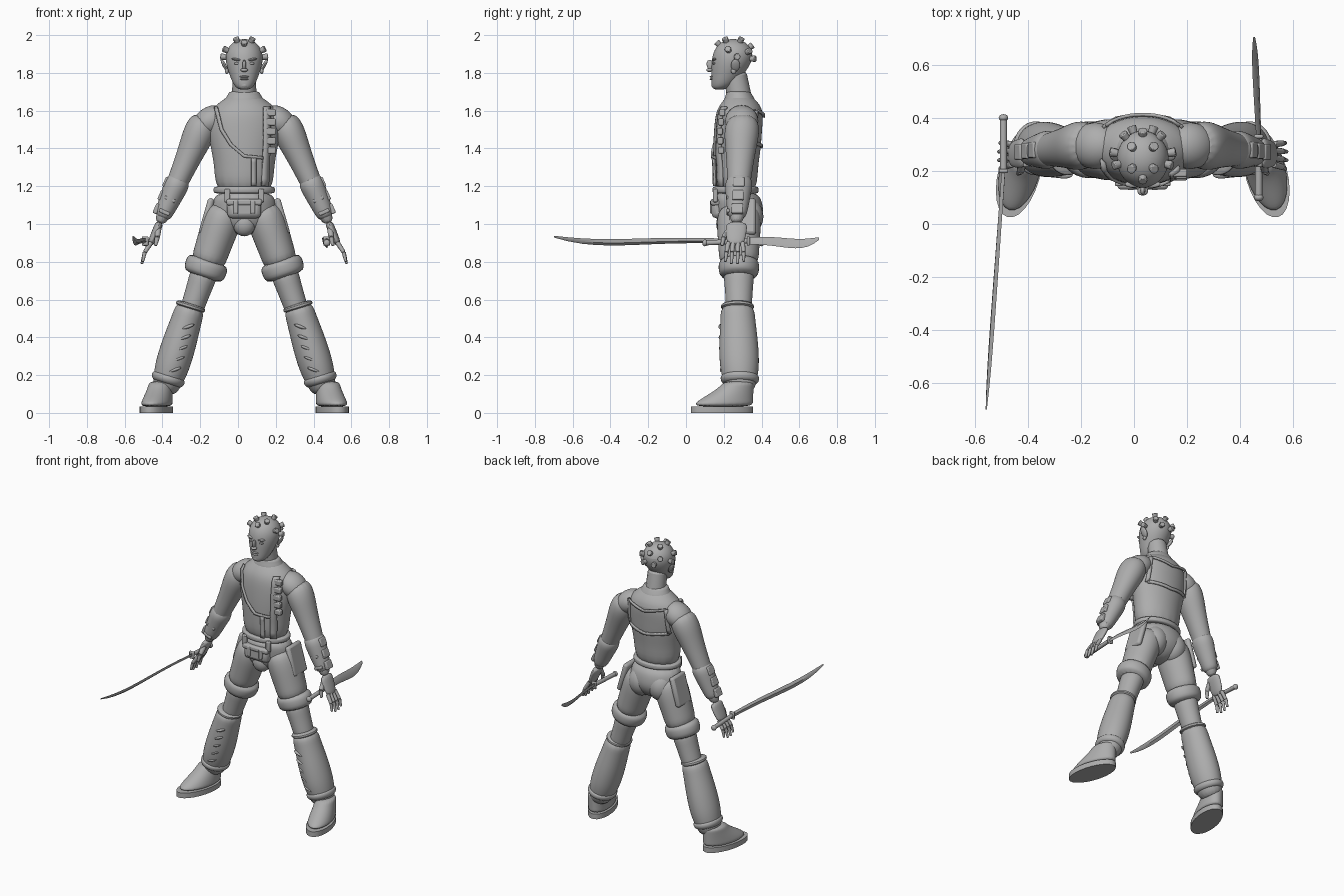
import bpy, bmesh, math
from mathutils import Vector, Matrix

if "Cube" in bpy.data.objects:
    bpy.data.objects.remove(bpy.data.objects["Cube"])

body_offset = 0.033          # the body stands slightly off centre
tone = 0.42
grey = bpy.data.materials.new("plain grey")
grey.use_nodes = True
grey.diffuse_color = (tone, tone, tone, 1)
grey.node_tree.nodes["Principled BSDF"].inputs["Base Color"].default_value = grey.diffuse_color


def finish(name, bm, pair=False, subdivide=0, bevel=0, solid=0):
    """Turn the mesh into an object, or into a left and a right one."""
    for side, sign in (("left_", 1), ("right_", -1)) if pair else (("", 1),):
        part = bm.copy()
        for vert in part.verts:
            vert.co.x = sign * vert.co.x + body_offset
        bmesh.ops.recalc_face_normals(part, faces=part.faces)
        mesh = bpy.data.meshes.new(side + name)
        part.to_mesh(mesh)
        part.free()
        mesh.materials.append(grey)
        ob = bpy.data.objects.new(side + name, mesh)
        bpy.context.scene.collection.objects.link(ob)
        if solid:
            modifier = ob.modifiers.new("thickness", "SOLIDIFY")
            modifier.thickness, modifier.offset = solid, 0
        if bevel:
            modifier = ob.modifiers.new("soft edges", "BEVEL")
            modifier.width, modifier.segments = bevel, 2
        if subdivide:
            modifier = ob.modifiers.new("smooth", "SUBSURF")
            modifier.levels = modifier.render_levels = subdivide
        bpy.ops.object.select_all(action="DESELECT")
        ob.select_set(True)
        bpy.context.view_layer.objects.active = ob
        bpy.ops.object.shade_smooth_by_angle(angle=math.radians(40))
    bm.free()


def skin(bm, loops):
    """Join a row of vertex loops and close both ends."""
    for lower, upper in zip(loops, loops[1:]):
        for k in range(len(lower)):
            bm.faces.new((lower[k - 1], lower[k], upper[k], upper[k - 1]))
    bm.faces.new(loops[0])
    bm.faces.new(loops[-1])


def loft(name, rings, across=Vector((1, 0, 0)), pair=False, subdivide=2, sides=16):
    """Rings are (centre, half width, half depth)."""
    bm = bmesh.new()
    deep = Vector((-across.y, 1, 0)).normalized()
    loops = []
    for centre, width, depth in rings:
        angles = [math.tau * k / sides for k in range(sides)]
        loops.append([bm.verts.new(centre + across * width * math.cos(t) + deep * depth * math.sin(t))
                      for t in angles])
    skin(bm, loops)
    finish(name, bm, pair, subdivide)


def stack(name, outline, ratio=0.75, limit=0.13):
    """Upright loft through (height, middle y, half width)."""
    loft(name, [(Vector((0, y, z)), width, min(limit, width * ratio)) for z, y, width in outline])


def sleeve(name, bone, start, end, radii, ratio=1.1, subdivide=2):
    """Loft along part of a limb, with evenly spaced radii."""
    top, bottom = bone
    axis = (bottom - top).normalized()
    steps = len(radii) - 1
    rings = [(top.lerp(bottom, start + (end - start) * k / steps), r, r * ratio) for k, r in enumerate(radii)]
    loft(name, rings, Vector((-axis.z, 0, axis.x)).normalized(), True, subdivide)


def placed(at, size, tilt, axis):
    return Matrix.Translation(at) @ Matrix.Rotation(tilt, 4, axis) @ Matrix.Diagonal((*size, 1))


def box(name, at, size, pair=False, tilt=0, bevel=0.006):
    bm = bmesh.new()
    bmesh.ops.create_cube(bm, size=1, matrix=placed(at, size, tilt, "Y"))
    finish(name, bm, pair, bevel=bevel)


def ball(name, at, size, pair=False, tilt=0, axis="Y"):
    bm = bmesh.new()
    bmesh.ops.create_uvsphere(bm, u_segments=20, v_segments=12, radius=1, matrix=placed(at, size, tilt, axis))
    finish(name, bm, pair)


def rod(name, start, end, thick, thin, pair=False):
    start, end = Vector(start), Vector(end)
    bm = bmesh.new()
    turn = (end - start).to_track_quat("Z", "Y").to_matrix().to_4x4()
    bmesh.ops.create_cone(bm, cap_ends=True, segments=12, radius1=thick, radius2=thin, depth=(end - start).length,
                          matrix=Matrix.Translation((start + end) / 2) @ turn)
    finish(name, bm, pair, bevel=min(thick, thin) * 0.3)


# Torso, neck and head
torso = [(1.14, .262, .155), (1.3, .262, .16), (1.4, .27, .18), (1.5, .275, .2), (1.6, .285, .19),
         (1.65, .285, .125), (1.69, .28, .07)]
stack("torso", torso)
rod("neck", (0, .29, 1.62), (0, .26, 1.8), .068, .06)
stack("collar", [(1.635, .285, .11), (1.66, .283, .105), (1.69, .28, .085), (1.705, .275, .08)], ratio=.8)
stack("head", [(1.71, .175, .03), (1.735, .195, .058), (1.79, .22, .08), (1.85, .24, .1), (1.91, .25, .102),
               (1.96, .25, .07), (1.98, .25, .02)], ratio=1.08)
ball("nose_bridge", (0, .13, 1.84), (.01, .02, .03), tilt=.3, axis="X")
ball("nose_tip", (0, .125, 1.815), (.02, .018, .01))
ball("upper_lip", (0, .14, 1.78), (.025, .015, .006))
ball("lower_lip", (0, .14, 1.767), (.022, .015, .006))
ball("chin", (0, .155, 1.735), (.025, .02, .018))
ball("eye", (.037, .15, 1.85), (.018, .01, .007), True)
ball("brow", (.037, .15, 1.87), (.03, .013, .007), True, -.15)
ball("ear", (.105, .262, 1.84), (.01, .024, .037), True, .5)
ball("ear_lobe", (.092, .252, 1.81), (.01, .014, .016), True)

# Scalp studs as (turn from the front, height angle)
for turn, up in ((0, 45), (45, 60), (135, 60), (75, 25), (100, 5), (140, 20), (180, 35), (160, 0)):
    around, rise = math.radians(turn), math.radians(up)
    out = Vector((math.sin(around) * math.cos(rise), -math.cos(around) * math.cos(rise), math.sin(rise)))
    foot = Vector((0, .25, 1.875)) + out * .095
    rod("scalp_stud", foot, foot + out * .032, .014, .018, pair=turn % 180 > 0)


# Bands that hug the torso
def torso_surface(x, z, front):
    for (low, near, narrow), (high, far, wide) in zip(torso, torso[1:]):
        if low <= z <= high:
            f = (z - low) / (high - low)
            width, middle = narrow + (wide - narrow) * f, near + (far - near) * f
            bulge = math.sqrt(max(0, 1 - (x / width) ** 2))
            return middle + (-1 if front else 1) * min(.13, width * .75) * bulge


def band(name, path, width, front=True, pair=False):
    bm = bmesh.new()
    points = [Vector(p).lerp(Vector(q), k / 6) for p, q in zip(path, path[1:]) for k in range(6)]
    points.append(Vector(path[-1]))
    rows = []
    for i, point in enumerate(points):
        along = (points[min(i + 1, len(points) - 1)] - points[max(i - 1, 0)]).normalized()
        edge = Vector((-along.y, along.x)) * width / 2
        row = [point - edge, point, point + edge]
        rows.append([bm.verts.new((p.x, torso_surface(p.x, p.y, front), p.y)) for p in row])
    for row, after in zip(rows, rows[1:]):
        for k in (0, 1):
            bm.faces.new((row[k], row[k + 1], after[k + 1], after[k]))
    finish(name, bm, pair, solid=.012)


band("vest_edge", [(-.15, 1.62), (-.12, 1.5), (-.07, 1.42), (0, 1.36), (.1, 1.35)], .016)
band("front_strap", [(.12, 1.62), (.12, 1.45), (.11, 1.2)], .035)
band("front_tab", [(.05, 1.35), (.05, 1.2)], .025)
band("back_yoke_edge", [(-.15, 1.43), (0, 1.41), (.15, 1.43)], .018, front=False)
band("upper_back_edge", [(-.14, 1.6), (0, 1.57), (.14, 1.6)], .014, front=False)
band("back_strap", [(.14, 1.6), (.15, 1.43)], .02, front=False, pair=True)
for k in range(5):
    height = 1.39 + k * .05
    box("chest_pouch", (.14, torso_surface(.14, height, True) - .003, height), (.055, .03, .036))

# Belt, pouch and shorts
stack("belt", [(1.16, .262, .15), (1.165, .262, .168), (1.195, .262, .168), (1.2, .262, .15)])
stack("shorts_seat", [(1.18, .262, .155), (1.1, .28, .175), (1.04, .285, .178), (.98, .28, .13), (.94, .275, .06)],
      ratio=.8)
ball("buttock", (.075, .32, 1.04), (.085, .09, .1), True)
ball("shorts_front", (0, .21, 1), (.06, .05, .065))
box("belt_pouch", (0, .17, 1.08), (.18, .07, .1), bevel=.025)
box("belt_pouch_flap", (0, .165, 1.115), (.19, .07, .035), bevel=.012)
box("pouch_clip", (.045, .135, 1.09), (.025, .015, .07), True)
box("belt_tab", (.09, .155, 1.15), (.03, .025, .07), True)

# Legs, with loose boots that hang back over the calf
leg = Vector((.09, .28, 1.1)), Vector((.43, .28, .1))
calf = Vector((.28, .272, .575)), Vector((.427, .288, .1))
sleeve("shorts_leg", leg, 0, .33, [.09, .105, .1, .095, .09], ratio=1.15)
sleeve("shorts_cuff", leg, .285, .385, [.1, .116, .116, .113, .095], ratio=.95, subdivide=1)
sleeve("knee", leg, .33, .6, [.08, .07, .065, .06])
sleeve("boot", calf, 0, 1, [.078, .082, .087, .092, .094, .092, .08, .06], ratio=1.14)
sleeve("boot_rim", calf, -.01, .06, [.07, .083, .083, .07], subdivide=1)
sleeve("ankle_fold", calf, .78, .9, [.085, .093, .09, .07], ratio=1.14)
box("thigh_pocket", (.2, .3, 1.04), (.035, .14, .2), True, -.28, .015)
for k in range(5):
    spot = calf[0].lerp(calf[1], .25 + k * .12)
    ball("boot_lace", spot + Vector((-.02, -.09, 0)), (.035, .015, .009), True, .35)


# Feet: ovals that share a heel and toe outwards
def foot_part(name, steps, subdivide):
    rings = []
    for z, length in steps:
        middle = Vector((.42, .36, z)) + Vector((.27, -1, 0)) * length
        rings.append((middle, .045 + length / 5, length))
    loft(name, rings, Vector((.96, .27, 0)), True, subdivide, sides=24)


foot_part("shoe", [(.03, .165), (.06, .155), (.1, .12), (.14, .09), (.17, .08)], 2)
foot_part("sole", [(0, .17), (.035, .17)], 0)

# Arms and open hands
arm = Vector((.2, .3, 1.57)), Vector((.45, .268, 1))
lean = math.atan2(arm[0].x - arm[1].x, arm[0].z - arm[1].z)
outward = Vector((math.cos(lean), 0, -math.sin(lean)))
ball("shoulder", (.18, .295, 1.545), (.1, .088, .075), True, .6)
sleeve("upper_arm", arm, 0, 1, [.07, .088, .08, .07, .063, .057, .05, .04, .03])
sleeve("bracer", arm, .55, .95, [.05, .068, .065, .06, .055, .05, .04])
for k in range(3):
    spot = arm[0].lerp(arm[1], .65 + k * .12)
    box("bracer_plate", spot + outward * (.055 - k * .005), (.025, .06, .055), True, lean)
    box("bracer_strap", spot - Vector((0, .055 - k * .004, 0)), (.06, .02, .02), True, lean)
sleeve("palm", arm, .98, 1.2, [.022, .022, .02, .016], ratio=2.6)
for k in range(4):
    spread = Vector((0, (k - 1.5) * .025, 0))
    knuckle = arm[0].lerp(arm[1], 1.17) + spread
    joint = arm[0].lerp(arm[1], 1.27) + spread * 1.2 + outward * .01
    tip = arm[0].lerp(arm[1], 1.38 - abs(k - 1.5) * .02) + spread * 1.3
    rod("finger_base", knuckle, joint, .013, .011, True)
    rod("finger_tip", joint, tip, .011, .007, True)
rod("thumb_base", (.455, .235, .975), (.46, .2, .93), .017, .014, True)
rod("thumb_tip", (.46, .2, .93), (.47, .19, .885), .014, .008, True)


# Swords: a curved, slightly rolled blade of thin diamond section, grip, guard and pommel
def sword(name, guard, pommel, tip, width, roll):
    guard, pommel, tip = Vector(guard), Vector(pommel), Vector(tip)
    bm = bmesh.new()
    loops = []
    for k in range(13):
        t = k / 12.5
        centre = guard.lerp(tip, k / 12) - Vector((0, 0, .028 * math.sin(math.pi * t * t)))
        taper = 1 - t ** 6
        tall, thin = Vector((roll, 0, 1)) * width * (.8 + t / 2) * taper, Vector((1, 0, -roll)) * .007 * taper
        loops.append([bm.verts.new(centre + d) for d in (tall, thin, -tall, -thin)])
    skin(bm, loops)
    finish(name + "_blade", bm)
    rod(name + "_grip", guard, pommel, .013, .014)
    ball(name + "_pommel", pommel, (.018, .014, .018))
    box(name + "_guard", guard, (.035, .016, .05))


sword("right_sword", (-.525, .2, .91), (-.525, .4, .9), (-.59, -.7, .94), .016, .5)
sword("left_sword", (.437, .33, .91), (.437, .1, .9), (.42, .705, .93), .024, -.5)
